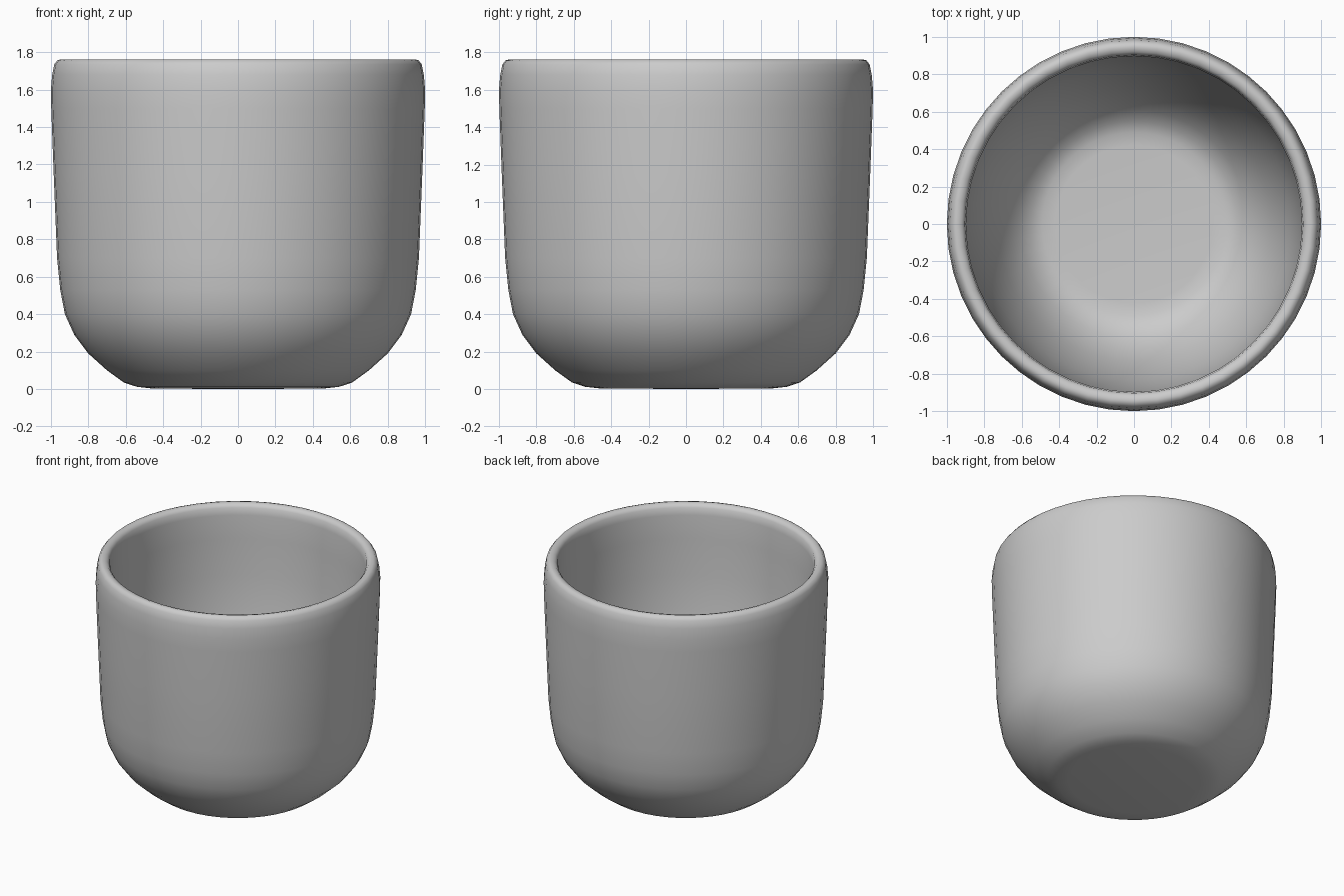
import bpy
import bmesh
from math import radians

cube = bpy.data.objects.get("Cube")
if cube:
    bpy.data.objects.remove(cube, do_unlink=True)

# Plain grey finish
grey = bpy.data.materials.new("plain_grey")
grey.use_nodes = True
colour = (0.6, 0.6, 0.6, 1)
grey.diffuse_color = colour
grey.node_tree.nodes["Principled BSDF"].inputs["Base Color"].default_value = colour

# Half section as (radius, height): outside wall upwards, rim, inside wall downwards
outside = [(0, 0), (0.46, 0.003), (0.54, 0.012), (0.61, 0.035), (0.70, 0.10),
           (0.80, 0.19), (0.875, 0.29), (0.925, 0.40), (0.95, 0.53), (0.967, 0.70),
           (0.985, 1.15), (0.998, 1.5), (1, 1.6), (0.993, 1.68)]
rim = [(0.982, 1.735), (0.965, 1.757), (0.945, 1.762), (0.92, 1.755), (0.904, 1.735)]
inside = [(0.897, 1.68), (0.893, 1.5), (0.885, 1.22), (0.865, 0.97), (0.835, 0.78),
          (0.79, 0.60), (0.73, 0.43), (0.67, 0.315), (0.61, 0.235), (0.55, 0.18),
          (0.49, 0.155), (0.42, 0.15), (0, 0.15)]

# Spin the section into a closed cup
bm = bmesh.new()
points = [bm.verts.new((r, 0, z)) for r, z in outside + rim + inside]
edges = [bm.edges.new(pair) for pair in zip(points, points[1:])]
bmesh.ops.spin(bm, geom=points + edges, cent=(0, 0, 0), axis=(0, 0, 1),
               angle=radians(360), steps=48)
bmesh.ops.remove_doubles(bm, verts=bm.verts, dist=0.0005)
bmesh.ops.recalc_face_normals(bm, faces=bm.faces)
mesh = bpy.data.meshes.new("cup_body")
bm.to_mesh(mesh)
bm.free()
mesh.materials.append(grey)

cup = bpy.data.objects.new("cup_body", mesh)
bpy.context.collection.objects.link(cup)
bpy.context.view_layer.objects.active = cup
cup.select_set(True)
bpy.ops.object.shade_smooth_by_angle(angle=radians(50))
